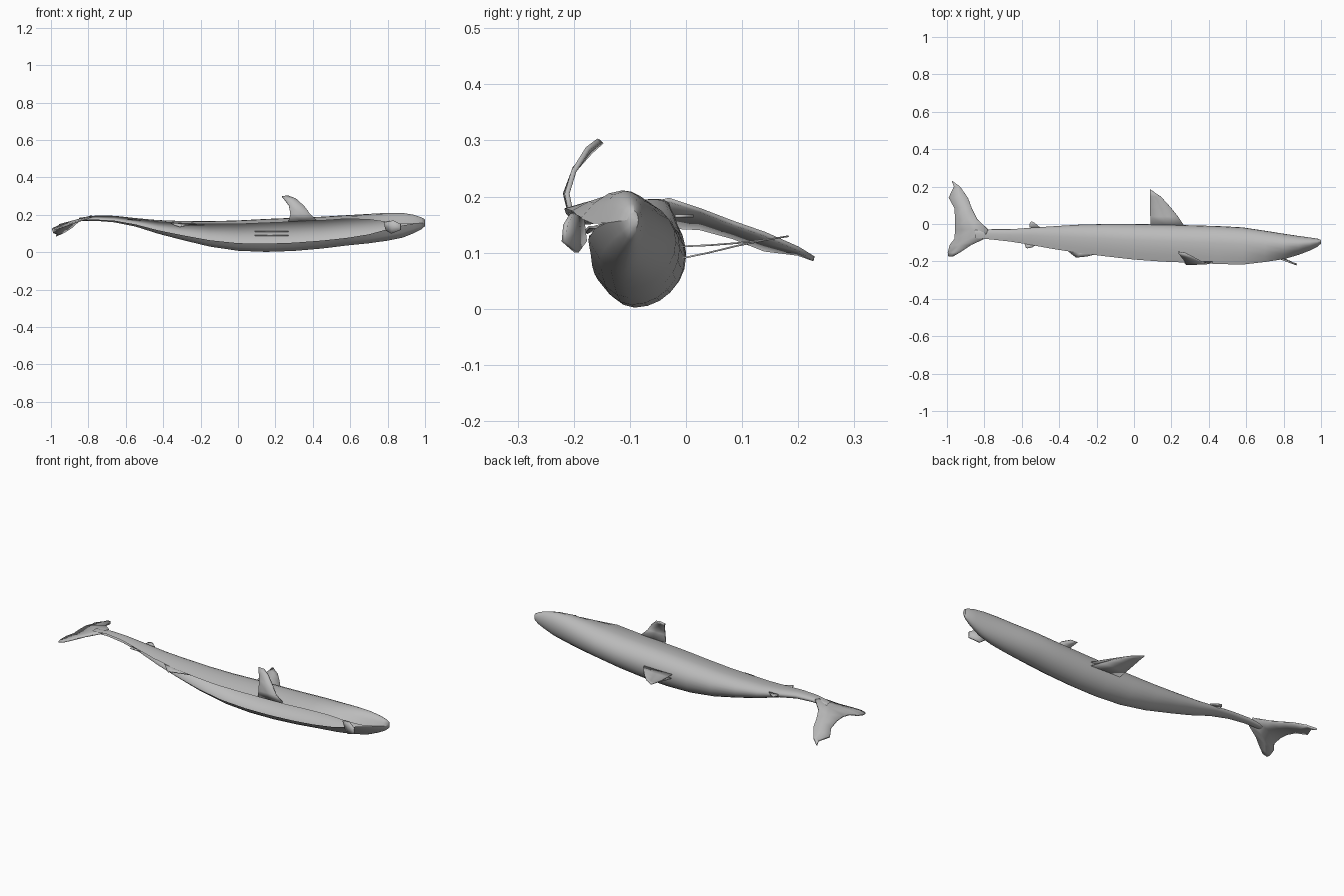
import bpy
import math

cube = bpy.data.objects.get("Cube")
if cube:
    bpy.data.objects.remove(cube, do_unlink=True)

grey = bpy.data.materials.new("plain grey")
grey.use_nodes = True
grey.diffuse_color = (0.5, 0.5, 0.5, 1)
grey.node_tree.nodes["Principled BSDF"].inputs["Base Color"].default_value = (0.5, 0.5, 0.5, 1)


def add_mesh(name, verts, faces, angle=40):
    mesh = bpy.data.meshes.new(name)
    mesh.from_pydata(verts, [], faces)
    mesh.update()
    mesh.materials.append(grey)
    ob = bpy.data.objects.new(name, mesh)
    bpy.context.collection.objects.link(ob)
    bpy.ops.object.select_all(action='DESELECT')
    ob.select_set(True)
    bpy.context.view_layer.objects.active = ob
    bpy.ops.object.shade_smooth_by_angle(angle=math.radians(angle))
    return ob


def loft(rows):
    """Quads between neighbouring rows of equal length."""
    n = len(rows[0])
    verts = [p for r in rows for p in r]
    faces = [(i * n + j, i * n + j + 1, (i + 1) * n + j + 1, (i + 1) * n + j)
             for i in range(len(rows) - 1) for j in range(n - 1)]
    return verts, faces


def fin(name, lead, trail, thick=0.006):
    """Thin plate between a leading and a trailing edge."""
    rows = []
    for a, b in zip(lead, trail):
        rows.append([tuple(a[k] + (b[k] - a[k]) * t for k in range(3)) for t in (0, 0.5, 1)])
    ob = add_mesh(name, *loft(rows))
    mod = ob.modifiers.new("thickness", 'SOLIDIFY')
    mod.thickness = thick
    mod.offset = 0
    return ob


# Body: x, back y, belly y, top z, bottom z, belly opening (0 closed, 1 open)
stations = [
    (1.00, -0.085, -0.105, 0.175, 0.140, 0.0),
    (0.98, -0.078, -0.122, 0.187, 0.122, 0.0),
    (0.94, -0.072, -0.142, 0.200, 0.102, 0.0),
    (0.88, -0.064, -0.165, 0.210, 0.078, 0.1),
    (0.80, -0.052, -0.188, 0.211, 0.062, 0.4),
    (0.70, -0.036, -0.203, 0.205, 0.048, 0.8),
    (0.58, -0.018, -0.217, 0.198, 0.036, 1.0),
    (0.45, -0.011, -0.214, 0.190, 0.020, 1.0),
    (0.30, -0.007, -0.207, 0.184, 0.007, 1.0),
    (0.15, -0.002, -0.201, 0.178, 0.002, 1.0),
    (0.00, 0.000, -0.190, 0.170, 0.008, 1.0),
    (-0.15, 0.000, -0.173, 0.166, 0.030, 1.0),
    (-0.30, -0.004, -0.154, 0.167, 0.066, 1.0),
    (-0.43, -0.012, -0.134, 0.172, 0.100, 1.0),
    (-0.55, -0.020, -0.112, 0.183, 0.138, 1.0),
    (-0.66, -0.028, -0.094, 0.195, 0.160, 1.0),
    (-0.76, -0.028, -0.083, 0.196, 0.168, 1.0),
    (-0.85, -0.030, -0.075, 0.184, 0.168, 1.0),
]
rows = []
for x, yb, yf, zt, zb, gap in stations:
    s = zt - zb
    w = yb - yf
    zm = zb + s * 0.52
    yc = yb - w * 0.45
    upper = (yf, zm + (zt - 0.12 * s - zm) * gap)
    lower = (yf + 0.25 * w * gap, zm + (zb + 0.25 * s - zm) * gap)
    # rounded back half
    arc = []
    for k in range(13):
        a = math.pi / 2 - math.pi * k / 12
        h = (zt - zm) if k <= 6 else (zm - zb)
        arc.append((yc + (yb - yc) * math.cos(a), zm + h * math.sin(a)))

    # shoulder points between the lips and the back
    def bulge(lip, end):
        out = []
        for t in (0.33, 0.67):
            u = 1 - (1 - t) ** 2
            out.append((lip[0] + (end[0] - lip[0]) * t, lip[1] + (end[1] - lip[1]) * u))
        return out
    section = [upper] + bulge(upper, arc[0]) + arc + bulge(lower, arc[-1])[::-1] + [lower]
    rows.append([(x, y, z) for y, z in section])
verts, faces = loft(rows)
faces.append(tuple(range(len(rows[0])))[::-1])
add_mesh("body", verts, faces, 60)

# Lower jaw
fin("lower_jaw",
    [(0.78, -0.185, 0.160), (0.83, -0.203, 0.170), (0.87, -0.215, 0.150)],
    [(0.79, -0.180, 0.120), (0.82, -0.195, 0.100), (0.87, -0.218, 0.120)], 0.008)

# Dorsal fin, two sheets meeting at the tip
dorsal = [(0.27, 0.09, -0.012), (0.235, 0.087, 0.04), (0.195, 0.085, 0.09),
          (0.145, 0.085, 0.145), (0.09, 0.085, 0.183)]
for side, name in ((1, "dorsal_fin_upper"), (-1, "dorsal_fin_lower")):
    lead, trail = [], []
    for xl, xt, y in dorsal:
        z = 0.10 + 0.16 * max(y, 0) + side * 0.010 * max(0, 1 - y / 0.12)
        lead.append((xl, y, z))
        trail.append((xt, y, z))
    fin(name, lead, trail, 0.003)

# Pectoral fin, curving upward
fin("pectoral_fin",
    [(0.42, -0.205, 0.170), (0.385, -0.212, 0.205), (0.355, -0.200, 0.245),
     (0.31, -0.175, 0.285), (0.27, -0.155, 0.300)],
    [(0.27, -0.205, 0.165), (0.28, -0.215, 0.205), (0.272, -0.198, 0.250),
     (0.25, -0.170, 0.280), (0.235, -0.150, 0.298)], 0.009)

# Small rear fins
fin("pelvic_fin",
    [(-0.18, -0.155, 0.145), (-0.25, -0.173, 0.145), (-0.30, -0.178, 0.140)],
    [(-0.36, -0.140, 0.155), (-0.34, -0.155, 0.145), (-0.31, -0.178, 0.135)], 0.005)
fin("second_dorsal_fin",
    [(-0.50, -0.02, 0.165), (-0.53, 0.005, 0.165), (-0.545, 0.013, 0.165)],
    [(-0.56, -0.02, 0.165), (-0.56, 0.0, 0.165), (-0.55, 0.013, 0.165)], 0.005)
fin("anal_fin",
    [(-0.52, -0.11, 0.170), (-0.545, -0.125, 0.175), (-0.57, -0.130, 0.178)],
    [(-0.59, -0.10, 0.175), (-0.58, -0.115, 0.178), (-0.578, -0.128, 0.18)], 0.005)

# Tail fin: y, leading x, trailing x
tail = [(0.228, -0.968, -0.973), (0.200, -0.93, -0.962), (0.140, -0.888, -0.99),
        (0.085, -0.868, -0.96), (0.025, -0.838, -0.955), (-0.030, -0.78, -0.955),
        (-0.080, -0.80, -0.96), (-0.112, -0.87, -0.985), (-0.152, -0.93, -0.995),
        (-0.172, -0.965, -0.992)]


def tail_z(x, y):
    return 0.192 + 0.27 * (x + 0.8) - (0.25 * y if y > 0 else -0.12 * y)


fin("tail_fin",
    [(xl, y, tail_z(xl, y)) for y, xl, xt in tail],
    [(xt, y, tail_z(xt, y)) for y, xl, xt in tail], 0.008)
